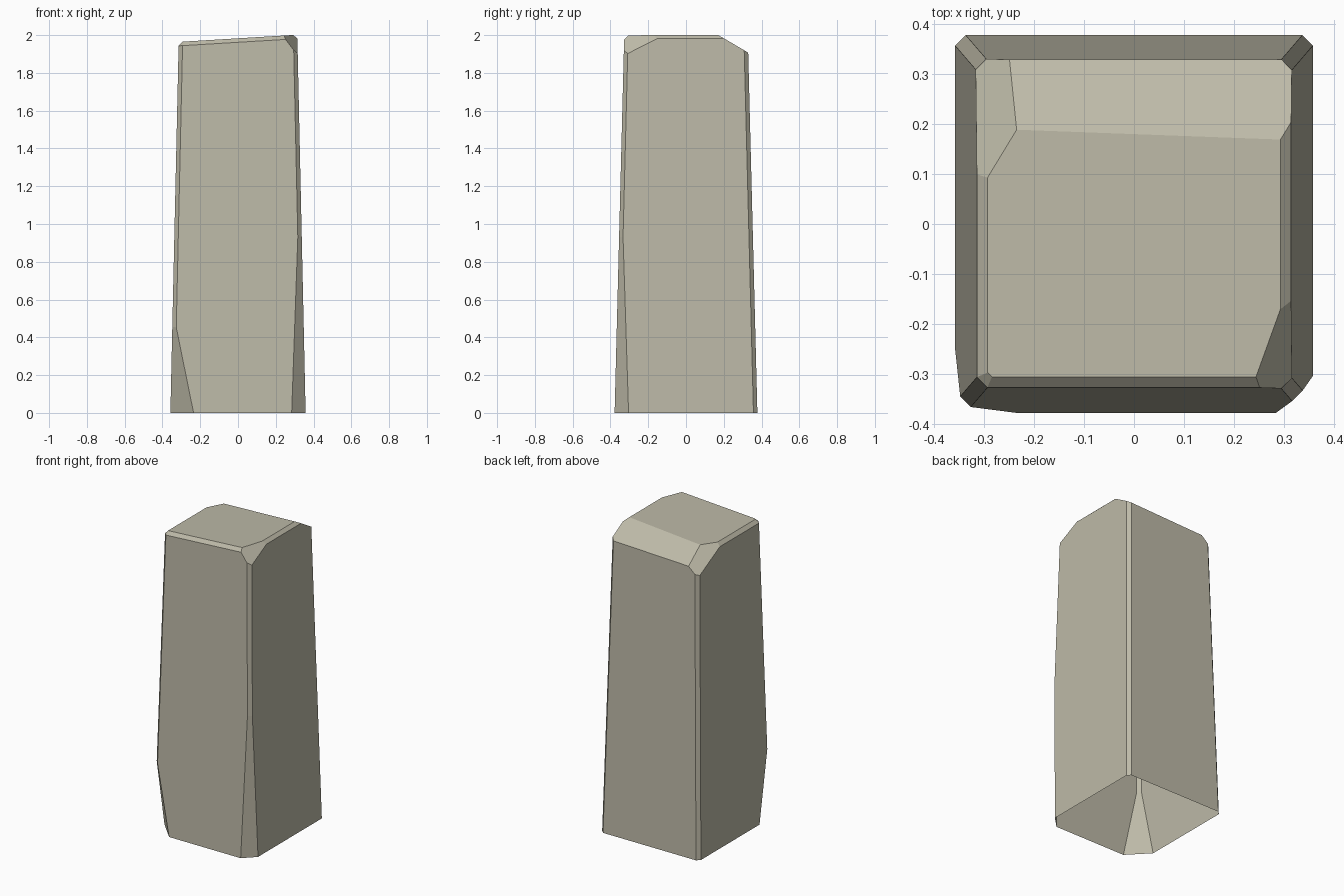
import bpy
import bmesh
from mathutils import Vector

default_cube = bpy.data.objects.get("Cube")
if default_cube:
    bpy.data.objects.remove(default_cube, do_unlink=True)

BEVEL = 0.021


def make_material(name, colour):
    material = bpy.data.materials.new(name)
    material.use_nodes = True
    material.diffuse_color = colour
    material.node_tree.nodes["Principled BSDF"].inputs["Base Color"].default_value = colour
    return material


def bevel_edges(bm, rule):
    """Chamfer every edge whose two end points satisfy the rule."""
    edges = [e for e in bm.edges if rule(e.verts[0].co, e.verts[1].co)]
    bmesh.ops.bevel(bm, geom=edges, offset=BEVEL, offset_type='OFFSET',
                    segments=1, affect='EDGES', clamp_overlap=True)


def chip(bm, a, b, c):
    """Slice off the material outside the plane through three points."""
    a, b, c = Vector(a), Vector(b), Vector(c)
    normal = (b - a).cross(c - a).normalized()
    if normal.dot(a - Vector((0, 0, 1))) < 0:
        normal.negate()
    bmesh.ops.bisect_plane(bm, geom=bm.verts[:] + bm.edges[:] + bm.faces[:],
                           dist=0.00001, plane_co=a, plane_no=normal,
                           clear_outer=True)
    open_edges = [e for e in bm.edges if e.is_boundary]
    bmesh.ops.holes_fill(bm, edges=open_edges, sides=0)


# Tapered block with a top that leans down towards -x
bm = bmesh.new()
bmesh.ops.create_cube(bm, size=2)
for v in bm.verts:
    if v.co.z > 0:
        v.co = (v.co.x * 0.314, v.co.y * 0.327, 1.983 + v.co.x * 0.019)
    else:
        v.co = (v.co.x * 0.358, v.co.y * 0.378, 0)

# Worn upright corners, then the worn rim of the top
bevel_edges(bm, lambda p, q: abs(p.z - q.z) > 1)
bevel_edges(bm, lambda p, q: min(p.z, q.z) > 1)

# Front corners chipped away near the ground
chip(bm, (0.285, -0.377, 0), (0.357, -0.305, 0), (0.327, -0.344, 0.95))
chip(bm, (-0.235, -0.378, 0), (-0.358, -0.25, 0), (-0.338, -0.356, 0.46))

# Broad slope along the back of the top, and two chipped top corners
chip(bm, (0.29, 0.17, 2), (-0.235, 0.19, 1.968), (0.297, 0.332, 1.905))
chip(bm, (0.245, -0.305, 1.997), (0.29, -0.18, 2), (0.306, -0.32, 1.91))
chip(bm, (-0.235, 0.19, 1.968), (-0.295, 0.09, 1.965), (-0.255, 0.33, 1.88))

# The underside is open
bmesh.ops.recalc_face_normals(bm, faces=bm.faces[:])
underside = [f for f in bm.faces if all(v.co.z < 0.001 for v in f.verts)]
bmesh.ops.delete(bm, geom=underside, context='FACES')

mesh = bpy.data.meshes.new("stone_pillar")
bm.to_mesh(mesh)
bm.free()
mesh.materials.append(make_material("warm_grey_stone", (0.51, 0.49, 0.39, 1)))
pillar = bpy.data.objects.new("stone_pillar", mesh)
bpy.context.collection.objects.link(pillar)
